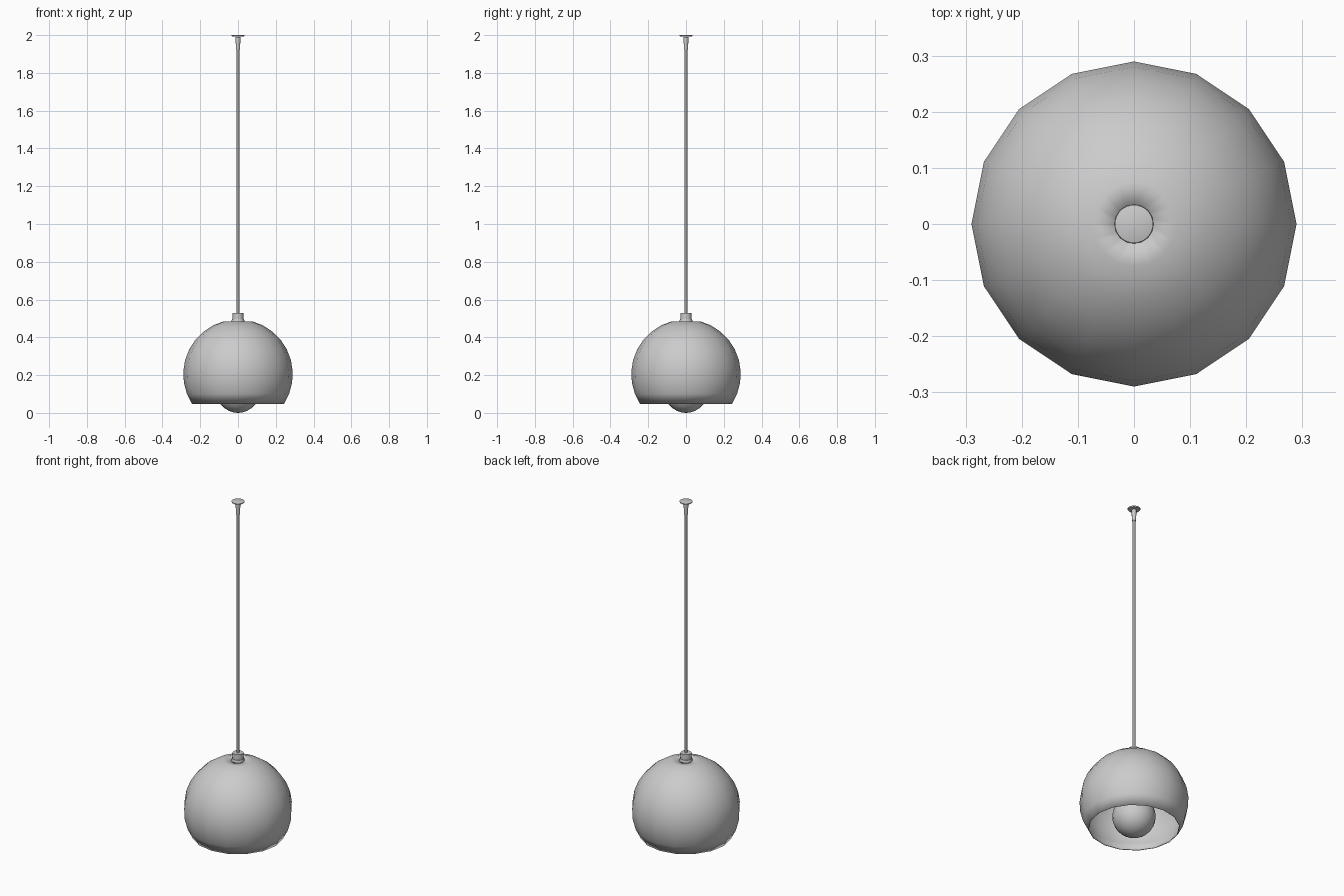
import bpy, bmesh
from math import sin, cos, pi, radians

cube = bpy.data.objects.get("Cube")
if cube:
    bpy.data.objects.remove(cube, do_unlink=True)

grey = bpy.data.materials.new("light grey")
grey.use_nodes = True
colour = (0.6, 0.6, 0.6, 1)
grey.diffuse_color = colour
grey.node_tree.nodes["Principled BSDF"].inputs["Base Color"].default_value = colour


def lathe(name, profile, sides=16):
    """Revolve (radius, z) points, listed bottom to top, around the z axis."""
    bm = bmesh.new()
    rings = []
    for r, z in profile:
        if r == 0:
            rings.append([bm.verts.new((0, 0, z))] * sides)
        else:
            rings.append([bm.verts.new((r * cos(2 * pi * i / sides),
                                        r * sin(2 * pi * i / sides), z))
                          for i in range(sides)])
    for low, high in zip(rings, rings[1:]):
        for i in range(sides):
            j = (i + 1) % sides
            corners = dict.fromkeys((low[i], low[j], high[j], high[i]))
            bm.faces.new(list(corners))
    mesh = bpy.data.meshes.new(name)
    bm.to_mesh(mesh)
    bm.free()
    mesh.materials.append(grey)
    obj = bpy.data.objects.new(name, mesh)
    bpy.context.collection.objects.link(obj)
    bpy.ops.object.select_all(action='DESELECT')
    obj.select_set(True)
    bpy.context.view_layer.objects.active = obj
    bpy.ops.object.shade_smooth_by_angle(angle=radians(40))
    return obj


def arc(radius, centre, start, end, steps):
    """Profile points on a circle, from one elevation in degrees to another."""
    angles = [radians(start + (end - start) * i / steps) for i in range(steps + 1)]
    return [(radius * cos(a), centre + radius * sin(a)) for a in angles]


# Open globe shade with a thin wall
shade = lathe("shade", arc(0.29, 0.205, -33, 75, 9) + [(0.03, 0.484)])
wall = shade.modifiers.new("wall", 'SOLIDIFY')
wall.thickness = 0.004
wall.offset = -1

# Bulb with a neck reaching into the socket
lathe("bulb", [(0, 0)] + arc(0.115, 0.115, -78, 60, 10)
      + [(0.04, 0.25), (0.035, 0.32), (0, 0.32)], 24)
lathe("socket", [(0, 0.3), (0.042, 0.3), (0.042, 0.47), (0, 0.47)])

# Stepped collar on top of the shade
lathe("collar", [(0, 0.475), (0.037, 0.475), (0.032, 0.498), (0.029, 0.498),
                 (0.029, 0.53), (0, 0.53)])

# Cord and ceiling mount
lathe("cord", [(0, 0.52), (0.007, 0.52), (0.007, 1.94), (0, 1.94)], 12)
lathe("cord_grip", [(0, 1.925), (0.011, 1.925), (0.013, 1.99), (0, 1.99)])
lathe("ceiling_plate", [(0, 1.993), (0.032, 1.993), (0.034, 1.996),
                        (0.034, 1.999), (0.032, 2), (0, 2)], 32)
